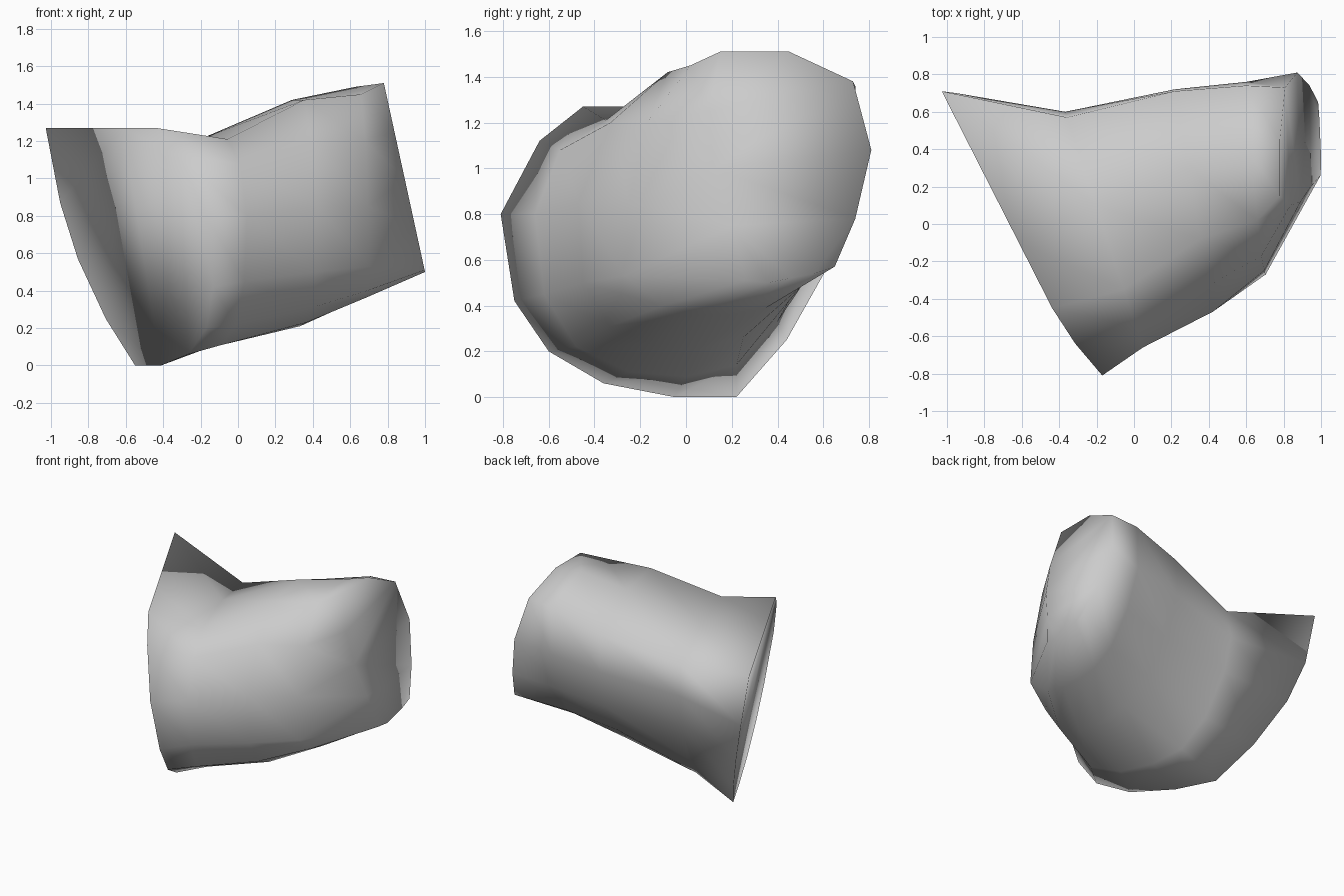
import bpy, bmesh

# Each section: slanted plane x = a + b*y + c*z, and its outline as (y, z),
# running from the back top corner over the top, down the front and up the back
sections = [
    # wide flared end
    ((-.438, -.509, -.18),
     [(.71, 1.27), (-.1, 1.27), (-.45, 1.27), (-.64, 1.12), (-.81, .8), (-.75, .42), (-.6, .2),
      (-.36, .06), (-.05, 0), (.22, 0), (.44, .25), (.62, .57), (.7, .87)]),
    # waist
    ((-.17, -.33, 0),
     [(.57, 1.12), (.1, 1.21), (-.35, 1.21), (-.55, 1.08), (-.66, .8), (-.62, .45), (-.48, .22),
      (-.25, .11), (0, .09), (.22, .14), (.4, .33), (.55, .65), (.6, .9)]),
    # middle
    ((.34, -.17, 0),
     [(.71, 1.25), (.3, 1.42), (-.08, 1.42), (-.33, 1.2), (-.47, .85), (-.45, .5), (-.33, .31),
      (-.15, .23), (.05, .21), (.25, .26), (.45, .42), (.63, .67), (.72, .97)]),
    # shoulder
    ((.69, -.09, -.02),
     [(.74, 1.36), (.36, 1.49), (.02, 1.45), (-.17, 1.2), (-.25, .85), (-.27, .53), (-.1, .4),
      (.05, .36), (.2, .36), (.35, .39), (.51, .49), (.66, .72), (.76, 1.02)]),
    # narrow end
    ((1.109, 0, -.218),
     [(.73, 1.38), (.45, 1.51), (.15, 1.51), (.1, 1.25), (.12, 1.0), (.2, .75), (.26, .51),
      (.36, .5), (.46, .52), (.56, .54), (.65, .57), (.74, .78), (.81, 1.08)]),
]

# Loft the sections into a closed sleeve
bm = bmesh.new()
rings = [[bm.verts.new((a + b * y + c * z, y, z)) for y, z in pts]
         for (a, b, c), pts in sections]
for r, s in zip(rings, rings[1:]):
    n = len(r)
    for i in range(n):
        j = (i + 1) % n
        bm.faces.new((r[i], r[j], s[j], s[i]))

# Flat closed ends
bm.faces.new(rings[0])
bm.faces.new(rings[-1])
bmesh.ops.recalc_face_normals(bm, faces=bm.faces)
bmesh.ops.triangulate(bm, faces=[f for f in bm.faces if len(f.verts) > 4])
for f in bm.faces:
    f.smooth = True

mesh = bpy.data.meshes.new("sleeve")
bm.to_mesh(mesh)
bm.free()
bpy.context.collection.objects.link(bpy.data.objects.new("sleeve", mesh))
